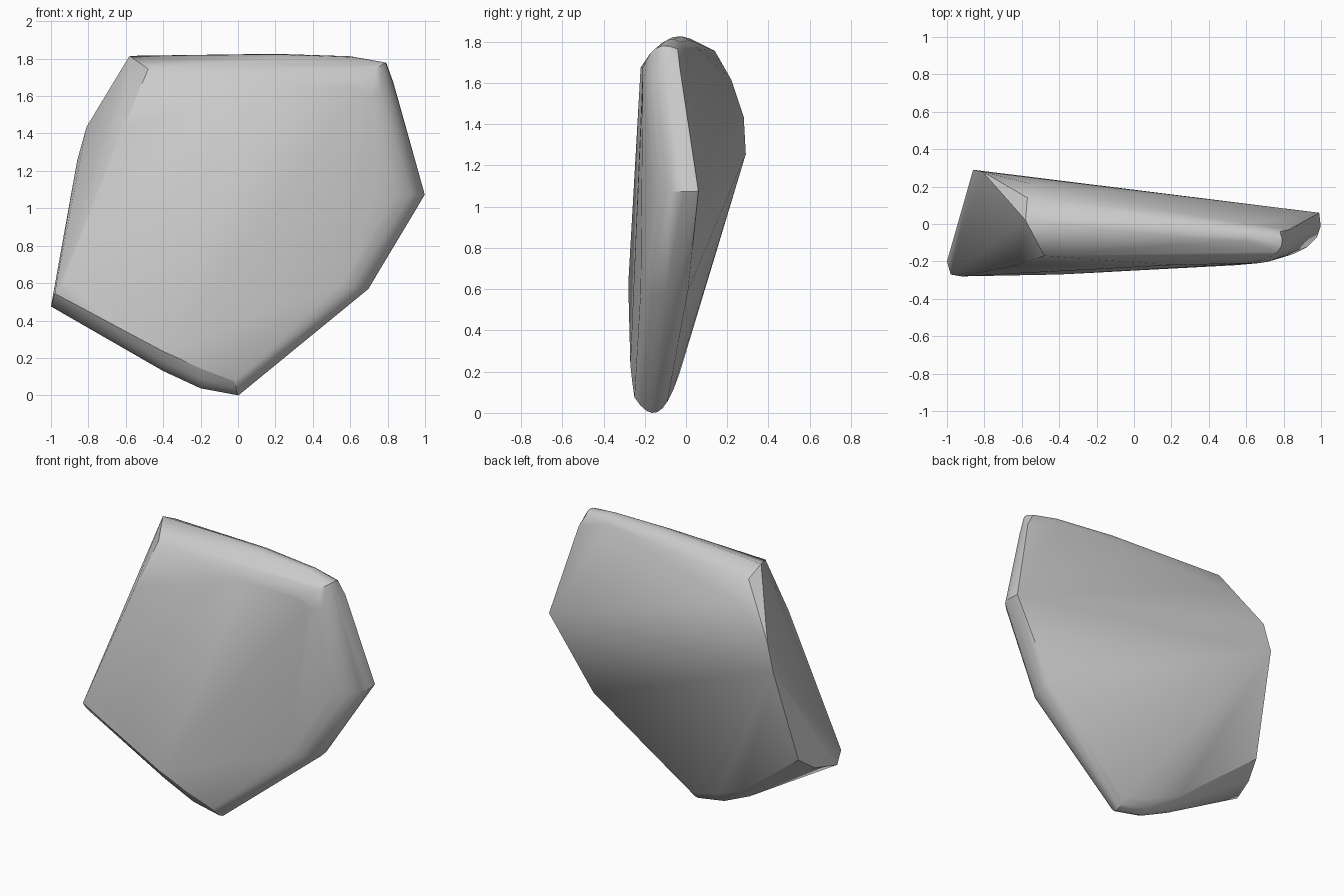
import bpy
import bmesh
from math import radians
from mathutils import Vector

default_cube = bpy.data.objects.get("Cube")
if default_cube:
    bpy.data.objects.remove(default_cube, do_unlink=True)


def make_material(name, colour):
    material = bpy.data.materials.new(name)
    material.use_nodes = True
    material.diffuse_color = colour
    shader = material.node_tree.nodes["Principled BSDF"]
    shader.inputs["Base Color"].default_value = colour
    shader.inputs["Roughness"].default_value = 0.8
    return material


def rounded_rim(back, control, front, steps=6):
    """Points on a curve that rolls from the back edge to the front face."""
    back, control, front = Vector(back), Vector(control), Vector(front)
    points = []
    for step in range(steps + 1):
        t = step / steps
        start = back.lerp(control, t)
        end = control.lerp(front, t)
        points.append(start.lerp(end, t))
    return points


# Rounded rim sections: back edge, outer control, front face
rim_sections = [
    # top
    ((.2, .06, 1.77), (.2, -.05, 1.93), (.2, -.22, 1.68)),
    ((.6, 0, 1.77), (.6, -.08, 1.9), (.6, -.21, 1.68)),
    # upper corner
    ((.78, -.04, 1.77), (.84, -.17, 1.83), (.62, -.21, 1.66)),
    ((.83, -.03, 1.68), (.84, -.2, 1.66), (.66, -.21, 1.6)),
    # side tip
    ((.99, .06, 1.08), (1.06, -.17, 1.07), (.6, -.21, 1.1)),
    # lower side
    ((.69, .01, .6), (.74, -.18, .54), (.55, -.22, .6)),
    # bottom
    ((.01, -.09, .06), (.01, -.16, -.06), (-.02, -.25, .08)),
    ((-.2, -.06, .12), (-.2, -.16, -.05), (-.2, -.26, .15)),
    ((-.4, -.03, .2), (-.4, -.16, .05), (-.4, -.27, .24)),
]

# Corners of the sharp broken side
broken_side = [
    (-.48, -.17, 1.75), (-.58, .02, 1.82), (-.57, .14, 1.76),
    (-.57, .22, 1.62), (-.81, .28, 1.44), (-.86, .29, 1.26),
    (-.91, .09, .6), (-.95, -.03, .51), (-1, -.2, .48),
    (-.98, -.27, .55), (-.92, -.28, .63), (-.62, -.22, 1.42),
]

# Skin all sections with one convex stone surface
bm = bmesh.new()
for section in rim_sections:
    for point in rounded_rim(*section):
        bm.verts.new(point)
for corner in broken_side:
    bm.verts.new(corner)
hull = bmesh.ops.convex_hull(bm, input=bm.verts[:])
loose = [v for v in bm.verts if not v.link_faces]
bmesh.ops.delete(bm, geom=loose, context="VERTS")
bmesh.ops.dissolve_limit(bm, angle_limit=radians(1), verts=bm.verts[:], edges=bm.edges[:])
bmesh.ops.recalc_face_normals(bm, faces=bm.faces[:])

# Stand the stone on the ground
lowest = min(v.co.z for v in bm.verts)
bmesh.ops.translate(bm, verts=bm.verts[:], vec=(0, 0, -lowest))

mesh = bpy.data.meshes.new("stone_shard")
bm.to_mesh(mesh)
bm.free()
stone = bpy.data.objects.new("stone_shard", mesh)
bpy.context.collection.objects.link(stone)
mesh.materials.append(make_material("stone grey", (.6, .6, .6, 1)))

# Smooth rolled edges, crisp broken ones
bpy.ops.object.select_all(action="DESELECT")
stone.select_set(True)
bpy.context.view_layer.objects.active = stone
bpy.ops.object.shade_smooth_by_angle(angle=radians(32))
